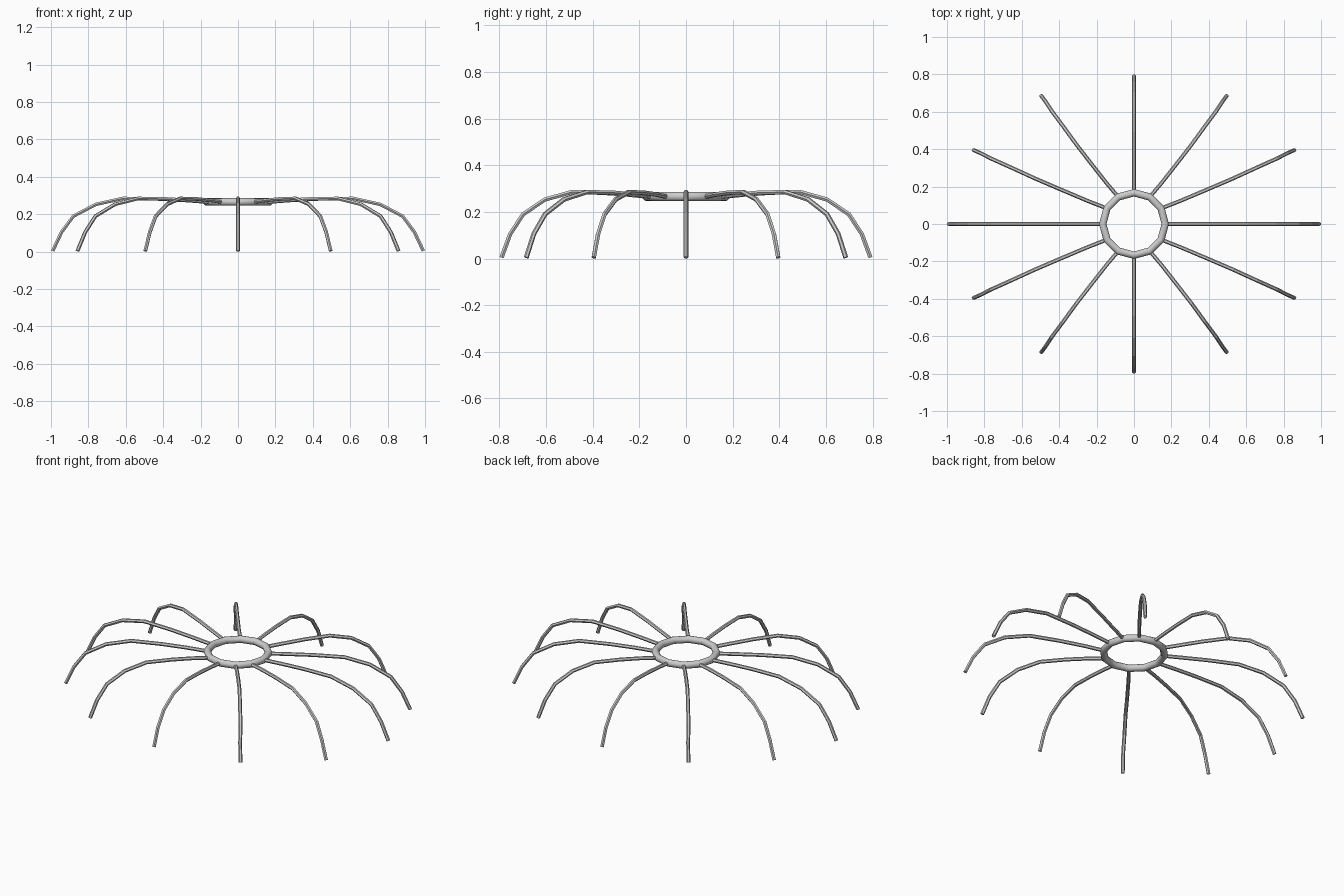
import bpy
import math

if "Cube" in bpy.data.objects:
    bpy.data.objects.remove(bpy.data.objects["Cube"])

# Leg path: x reach, y reach, height (from ring to foot)
PROFILE = [
    (0.165, 0.165, 0.265),
    (0.29, 0.25, 0.274),
    (0.44, 0.36, 0.282),
    (0.615, 0.49, 0.285),
    (0.76, 0.605, 0.253),
    (0.88, 0.698, 0.190),
    (0.943, 0.754, 0.105),
    (0.991, 0.791, 0.004),
]
LEGS = 12


def make_leg(index):
    a = 2 * math.pi * index / LEGS
    curve = bpy.data.curves.new(f"leg_{index + 1}", 'CURVE')
    curve.dimensions = '3D'
    curve.bevel_depth = 0.0105
    curve.bevel_resolution = 1
    curve.use_fill_caps = True
    spline = curve.splines.new('POLY')
    spline.points.add(len(PROFILE) - 1)
    for p, (rx, ry, z) in zip(spline.points, PROFILE):
        p.co = (rx * math.cos(a), ry * math.sin(a), z, 1)
    spline.use_smooth = False
    obj = bpy.data.objects.new(f"leg_{index + 1}", curve)
    bpy.context.collection.objects.link(obj)
    return obj


# Central ring: twelve straight runs with a rounded section
bpy.ops.mesh.primitive_torus_add(major_segments=12, minor_segments=12,
                                 major_radius=0.167, minor_radius=0.02,
                                 location=(0, 0, 0.266))
ring = bpy.context.object
ring.name = "hub_ring"
bpy.ops.object.shade_smooth_by_angle(angle=math.radians(40))

# Arched legs spreading to an oval footprint
for i in range(LEGS):
    make_leg(i)
